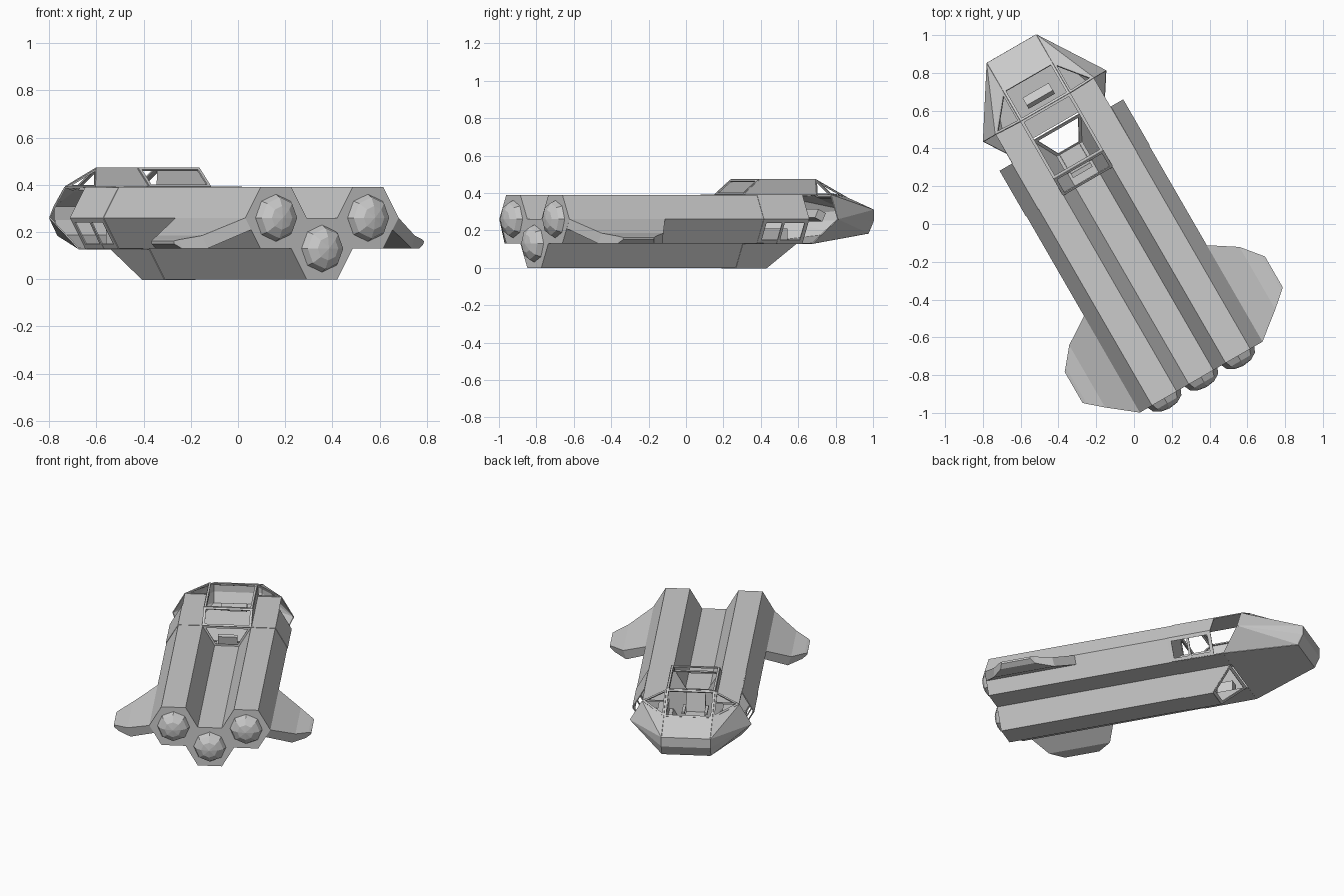
import bpy, bmesh
from math import radians
from mathutils import Matrix, Vector

if "Cube" in bpy.data.objects:
    bpy.data.objects.remove(bpy.data.objects["Cube"])

# Ship is modelled along +y (nose), then turned 30 degrees on the ground
PLACE = Matrix.Rotation(radians(30), 4, 'Z') @ Matrix.Translation((-0.0975, 0, 0))
REAR, BULK, DOOR, TOP, MID, LOW = -0.88, 0.32, 0.60, 0.39, 0.26, 0.13


def finish(name, bm, thick=0):
    bmesh.ops.recalc_face_normals(bm, faces=bm.faces)
    bm.transform(PLACE)
    me = bpy.data.meshes.new(name)
    bm.to_mesh(me)
    bm.free()
    ob = bpy.data.objects.new(name, me)
    bpy.context.collection.objects.link(ob)
    if thick:
        m = ob.modifiers.new("thickness", 'SOLIDIFY')
        m.thickness, m.offset = thick, 0
    return ob


def panels(name, polys, thick=0, mirror=False):
    """Faces given as point lists, optionally mirrored in x, welded together."""
    bm = bmesh.new()
    for p in polys:
        for s in ((1, -1) if mirror else (1,)):
            bm.faces.new([bm.verts.new((s * x, y, z)) for x, y, z in p])
    bmesh.ops.remove_doubles(bm, verts=bm.verts, dist=1e-4)
    return finish(name, bm, thick)


def frame(pts, w):
    """Ring of quads of width w just inside a convex outline."""
    P = [Vector(p) for p in pts]
    n, inner = len(P), []
    for i in range(n):
        a, b = (P[i - 1] - P[i]).normalized(), (P[(i + 1) % n] - P[i]).normalized()
        inner.append(P[i] + (a + b) * w / a.cross(b).length)
    return [[P[i], P[(i + 1) % n], inner[(i + 1) % n], inner[i]] for i in range(n)]


def loft(name, sections, mirror=False):
    """Solid through equal-length closed sections."""
    polys = [sections[0], sections[-1]]
    for a, b in zip(sections, sections[1:]):
        k = len(a)
        polys += [[a[i], a[(i + 1) % k], b[(i + 1) % k], b[i]] for i in range(k)]
    return panels(name, polys, mirror=mirror)


def box(name, c, size, tilt=0):
    bm = bmesh.new()
    bmesh.ops.create_cube(bm, size=1)
    bm.transform(Matrix.Translation(c) @ Matrix.Rotation(radians(tilt), 4, 'X')
                 @ Matrix.Diagonal((*size, 1)))
    return finish(name, bm)


def flip(p):
    return (-p[0], p[1], p[2])


# Main hull: outline of three joined hexagons, extruded
half = [(.075, 0), (.15, LOW), (.30, LOW), (.375, MID), (.30, TOP), (.15, TOP), (.075, MID)]
outline = half + [(-x, z) for x, z in reversed(half)]
loft("main_hull", [[(x, y, z) for x, z in outline] for y in (REAR, BULK)])

# Engine domes, eight sided
for name, x, z in (("engine_left", -.225, MID), ("engine_right", .225, MID),
                   ("engine_lower", 0, LOW)):
    bm = bmesh.new()
    bmesh.ops.create_uvsphere(bm, u_segments=8, v_segments=6, radius=1)
    bm.transform(Matrix.Translation((x, REAR, z)) @ Matrix.Diagonal((.1, .06, .1, 1))
                 @ Matrix.Rotation(radians(90), 4, 'X'))
    finish(name, bm)

# Stub wings: drooping plates from the hull chine to a thin clipped tip
loft("wings", [
    [(.375, -.29, MID), (.375, REAR, MID), (.345, REAR, .21), (.345, -.29, .21)],
    [(.52, -.384, .185), (.52, -.765, .185), (.50, -.775, LOW), (.50, -.375, LOW)],
    [(.595, -.475, .168), (.595, -.70, .168), (.58, -.70, LOW), (.58, -.475, LOW)],
    [(.612, -.495, .162), (.612, -.684, .162), (.61, -.684, .15), (.61, -.495, .15)],
], mirror=True)

# Cabin sides: roof strip, upper side, windowed lower side, floor strip
panels("cabin_sides", [
    [(.15, BULK, TOP), (.30, BULK, TOP), (.30, .776, TOP), (.15, .776, TOP)],
    [(.30, BULK, TOP), (.375, BULK, MID), (.375, DOOR, MID), (.30, DOOR, TOP)],
    [(.30, BULK, LOW), (.30, .66, LOW), (.15, .66, LOW), (.15, BULK, LOW)],
] + frame([(.375, BULK, MID), (.375, DOOR, MID), (.30, DOOR, LOW), (.30, BULK, LOW)], .022),
    .006, True)
panels("side_window_posts", [[(.373, .44, MID), (.373, .455, MID), (.302, .455, LOW),
                              (.302, .44, LOW)]], .006, True)

# Open frame between the upper hulls, below the rear window
panels("rear_bulkhead_frame", frame([(.15, BULK, TOP), (-.15, BULK, TOP), (-.075, BULK, MID),
                                     (.075, BULK, MID)], .012), .006)

# Belly well with a sloping lower window at its front
keel, lip = (.075, .51, 0), (.15, .65, LOW)
panels("belly_sides", [[(.15, BULK, LOW), (.075, BULK, 0), keel, lip]], .006, True)
panels("belly_floor", [[(.075, BULK, 0), keel, flip(keel), (-.075, BULK, 0)]], .006)
panels("belly_window_frame", frame([keel, lip, flip(lip), flip(keel)], .018), .006)

# Nose shell
brow, chine, chin = (.30, .776, TOP), (.375, .776, MID), (.30, .66, LOW)
sill, tip, tip_low = (.15, .96, .375), (.15, 1.126, .31), (.15, 1.095, .185)
tip_mid = (.15, 1.126, .25)
panels("nose_sides", [[brow, sill, tip], [brow, tip, chine], [chine, tip, tip_mid],
                      [chine, tip_mid, tip_low], [chine, tip_low, chin]], .006, True)
panels("nose_centre", [[a, b, flip(b), flip(a)] for a, b in
                       ((sill, tip), (tip, tip_mid), (tip_mid, tip_low), (tip_low, chin))], .006)

# Canopy: solid side walls and open window frames
crest, back, base = (.15, .77, .47), (.15, .42, .47), (.15, BULK, TOP)
panels("canopy_sides", [[base, back, crest, (.15, .776, TOP)]], .006, True)
for name, a, b in (("canopy_rear_frame", base, back), ("canopy_roof_frame", back, crest),
                   ("windshield_frame", crest, sill)):
    panels(name, frame([a, b, flip(b), flip(a)], .013), .008)
panels("windshield_side_frames", frame([crest, brow, sill], .012), .008, True)
panels("windshield_ribs", frame([crest, brow, (.15, .776, TOP)], .008), .006, True)

# Pilot seat and controls
box("seat_base", (0, .46, .07), (.07, .08, .14))
box("seat_cushion", (0, .46, .15), (.12, .11, .03))
box("seat_back", (0, .40, .225), (.12, .025, .15), 12)
for s in (-1, 1):
    box("seat_armrest", (s * .07, .46, .195), (.018, .11, .015))
    box("side_console", (s * .20, .45, .17), (.06, .20, .08))
box("control_panel", (0, .84, .28), (.16, .05, .05), -25)
